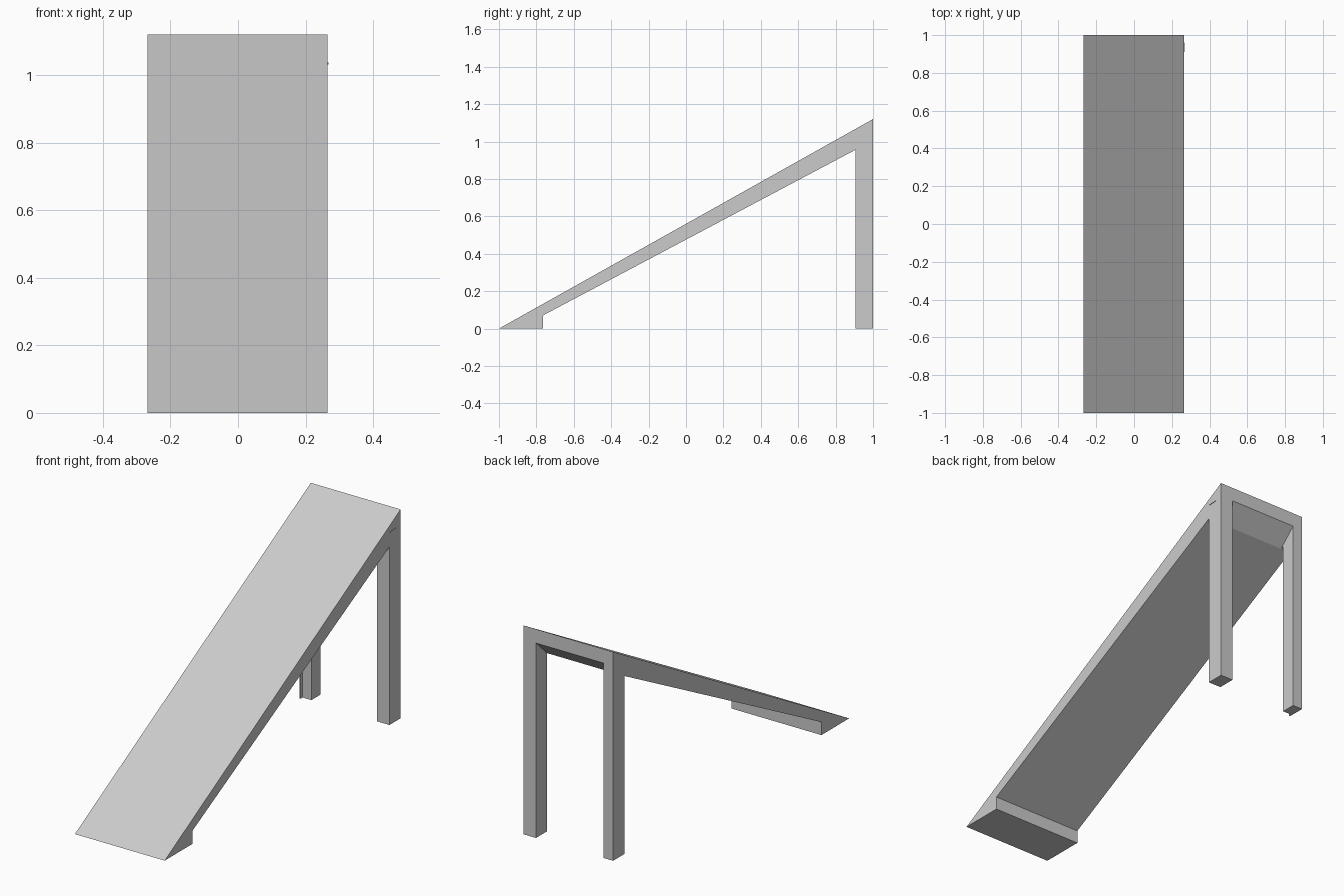
import bpy, bmesh

if "Cube" in bpy.data.objects:
    bpy.data.objects.remove(bpy.data.objects["Cube"])


def prism(name, profile, x0, x1):
    """Extrude a (y, z) side profile from x0 to x1."""
    bm = bmesh.new()
    face = bm.faces.new([bm.verts.new((x0, y, z)) for y, z in profile])
    ext = bmesh.ops.extrude_face_region(bm, geom=[face])
    verts = [v for v in ext["geom"] if isinstance(v, bmesh.types.BMVert)]
    bmesh.ops.translate(bm, verts=verts, vec=(x1 - x0, 0, 0))
    bmesh.ops.recalc_face_normals(bm, faces=bm.faces)
    mesh = bpy.data.meshes.new(name)
    bm.to_mesh(mesh)
    bm.free()
    obj = bpy.data.objects.new(name, mesh)
    bpy.context.collection.objects.link(obj)
    return obj


def cut(obj, cutter):
    mod = obj.modifiers.new(cutter.name, 'BOOLEAN')
    mod.operation = 'DIFFERENCE'
    mod.solver = 'EXACT'
    mod.object = cutter
    cutter.hide_render = True
    bpy.context.view_layer.objects.active = obj
    bpy.ops.object.modifier_apply(modifier=mod.name)
    bpy.data.objects.remove(cutter)


# Sloping deck with its foot and rear supports, as one side profile
ramp = prism("ramp", [(-1, 0), (-0.765, 0), (-0.765, 0.07), (0.905, 0.955),
                      (0.905, 0), (1, 0), (1, 1.12)], -0.268, 0.265)

# Opening between the two rear legs, with a steeper slope under the top bar
cut(ramp, prism("leg_gap", [(0.885, -0.1), (1.1, -0.1), (1.1, 1.14),
                            (0.905, 0.955), (0.885, 0.92)], -0.21, 0.19))

# Shallow step on the inner front corner of the left leg
cut(ramp, prism("leg_step", [(0.885, -0.1), (0.922, -0.1), (0.922, 0.964),
                             (0.905, 0.955), (0.885, 0.92)], -0.262, -0.2))

# Tiny raised sliver on the right side
prism("side_sliver", [(0.91, 1.031), (0.96, 1.033), (0.96, 1.037), (0.91, 1.035)],
      0.26, 0.268)
